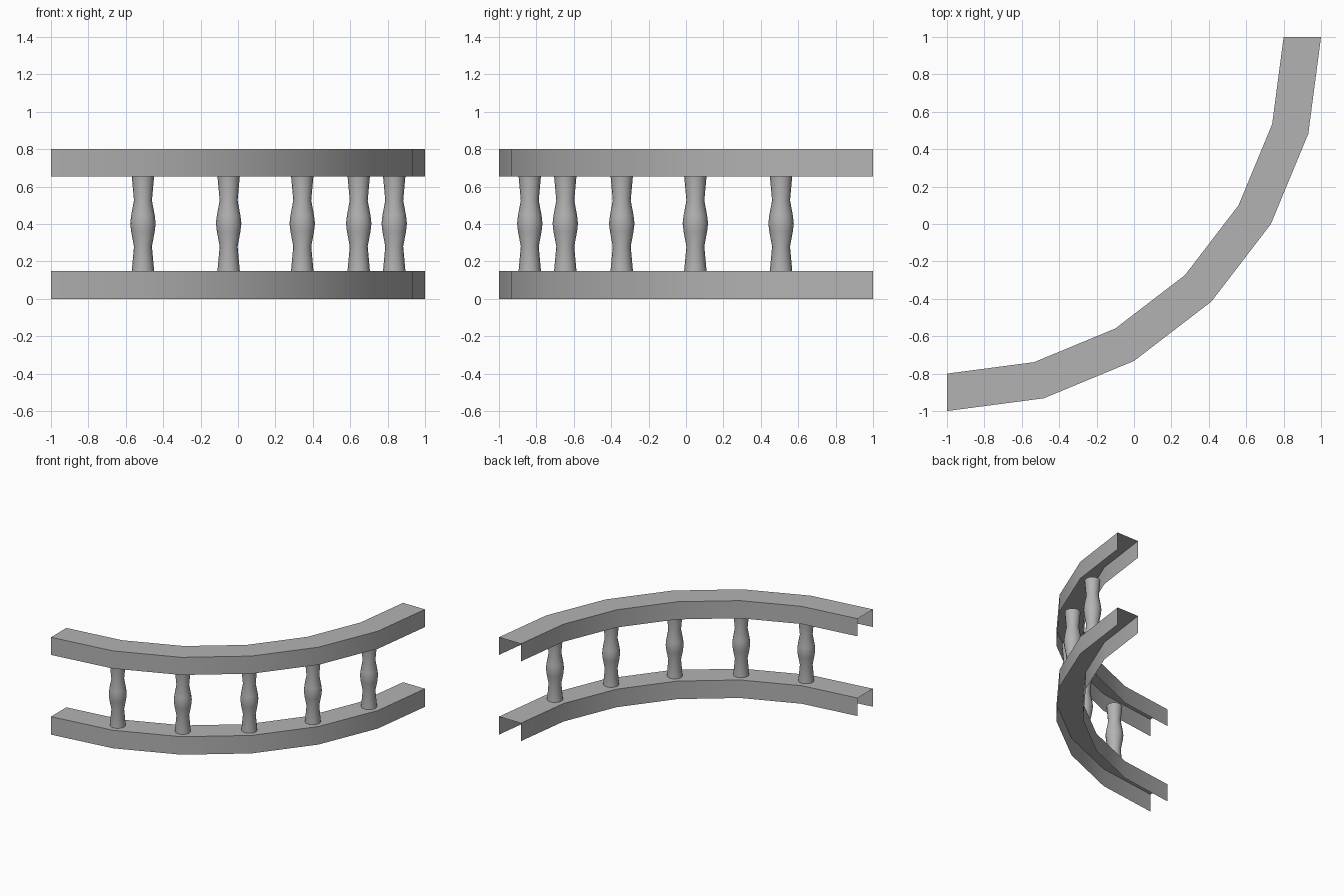
import bpy
import math

if "Cube" in bpy.data.objects:
    bpy.data.objects.remove(bpy.data.objects["Cube"])

CENTRE = (-1.0, 1.0)      # centre of the quarter-circle curve
R_OUT, R_IN = 2.0, 1.8
STEPS = 6                 # 15 degree segments

stone = bpy.data.materials.new("dark_grey")
stone.diffuse_color = (0.45, 0.45, 0.45, 1)
stone.use_nodes = True
stone.node_tree.nodes["Principled BSDF"].inputs["Base Color"].default_value = stone.diffuse_color


def arc_point(radius, step):
    a = math.radians(90 * step / STEPS)
    return CENTRE[0] + radius * math.sin(a), CENTRE[1] - radius * math.cos(a)


def make_object(name, verts, faces, location=(0, 0, 0)):
    mesh = bpy.data.meshes.new(name)
    mesh.from_pydata(verts, [], faces)
    mesh.update()
    mesh.materials.append(stone)
    obj = bpy.data.objects.new(name, mesh)
    obj.location = location
    bpy.context.collection.objects.link(obj)
    bpy.ops.object.select_all(action='DESELECT')
    obj.select_set(True)
    bpy.context.view_layer.objects.active = obj
    bpy.ops.object.shade_smooth_by_angle(angle=math.radians(30))
    return obj


# Rail: upside-down U channel swept along the arc, open below and at the ends
def rail(name, z0, z1):
    section = [(R_OUT, z0), (R_OUT, z1), (R_IN, z1), (R_IN, z0)]
    n = len(section)
    verts = [(*arc_point(r, i), z) for i in range(STEPS + 1) for r, z in section]
    faces = [(i * n + k, (i + 1) * n + k, (i + 1) * n + k + 1, i * n + k + 1)
             for i in range(STEPS) for k in range(n - 1)]
    make_object(name, verts, faces)


# Baluster: turned profile (radius, height) spun around its axis
PROFILE = [(0.06, 0.148), (0.048, 0.28), (0.063, 0.36), (0.068, 0.403),
           (0.063, 0.446), (0.048, 0.526), (0.06, 0.658)]


def baluster(name, location, sides=16):
    verts = [(r * math.cos(2 * math.pi * s / sides),
              r * math.sin(2 * math.pi * s / sides), z)
             for r, z in PROFILE for s in range(sides)]
    faces = [(j * sides + s, j * sides + (s + 1) % sides,
              (j + 1) * sides + (s + 1) % sides, (j + 1) * sides + s)
             for j in range(len(PROFILE) - 1) for s in range(sides)]
    make_object(name, verts, faces, location)


rail("bottom_rail", 0.0, 0.148)
rail("top_rail", 0.655, 0.80)

# One baluster at every joint of the arc
for i in range(1, STEPS):
    baluster(f"baluster_{i}", (*arc_point((R_OUT + R_IN) / 2, i), 0))
